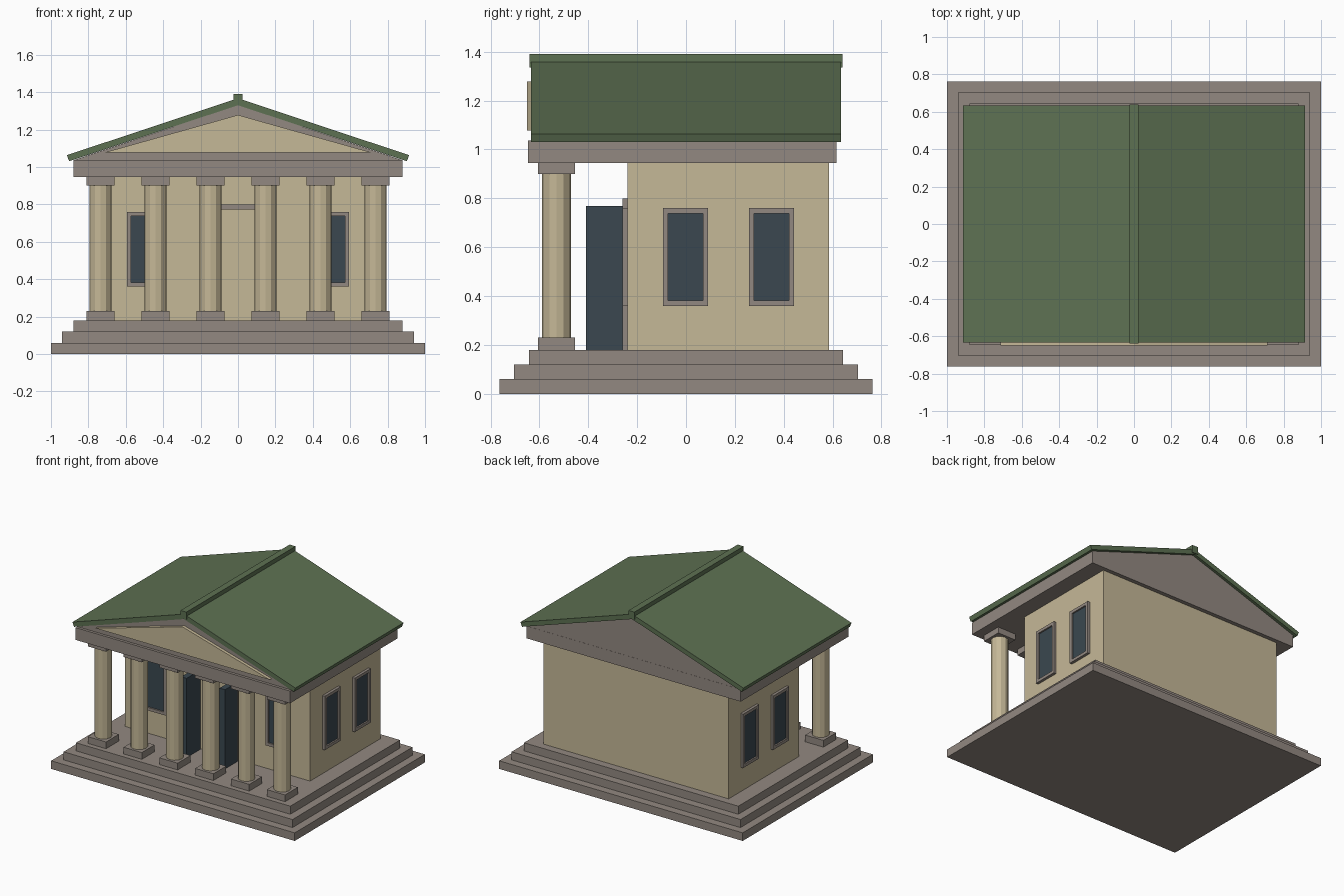
import bpy, math

if "Cube" in bpy.data.objects:
    bpy.data.objects.remove(bpy.data.objects["Cube"])


def material(name, rgb):
    m = bpy.data.materials.new(name)
    m.diffuse_color = (*rgb, 1)
    m.use_nodes = True
    m.node_tree.nodes["Principled BSDF"].inputs["Base Color"].default_value = m.diffuse_color
    return m


SAND = material("sandstone", (0.56, 0.48, 0.31))
GREY = material("grey_stone", (0.29, 0.25, 0.22))
GREEN = material("green_roof", (0.11, 0.165, 0.085))
DARK = material("dark_panel", (0.043, 0.064, 0.08))


def mesh(name, verts, faces, mat):
    me = bpy.data.meshes.new(name)
    me.from_pydata(verts, [], faces)
    me.materials.append(mat)
    ob = bpy.data.objects.new(name, me)
    bpy.context.collection.objects.link(ob)
    return ob


def prism(name, profile, y0, y1, mat):
    """Extrude a counter-clockwise (x, z) profile from y0 to y1."""
    n = len(profile)
    verts = [(x, y, z) for y in (y0, y1) for x, z in profile]
    faces = [tuple(range(n)), tuple(range(2 * n - 1, n - 1, -1))]
    faces += [(i, i + n, (i + 1) % n + n, (i + 1) % n) for i in range(n)]
    return mesh(name, verts, faces, mat)


def box(name, x, y, z, mat):
    x0, x1 = sorted(x)
    return prism(name, [(x0, z[0]), (x1, z[0]), (x1, z[1]), (x0, z[1])],
                 min(y), max(y), mat)


def window(name, wall, centre, side):
    """side 0 = front wall, otherwise -1 / 1 for the left / right wall."""
    half, z0, z1, t = 0.093, 0.36, 0.76, 0.022
    a, b = centre - half, centre + half

    def plate(part, u, z, depth, mat):
        if side == 0:
            box(name + part, u, (wall - depth, wall), z, mat)
        else:
            box(name + part, (wall, wall + side * depth), u, z, mat)
    plate("_glass", (a + t, b - t), (z0 + t, z1 - t), 0.009, DARK)
    plate("_sill", (a, b), (z0, z0 + t), 0.02, GREY)
    plate("_head", (a, b), (z1 - t, z1), 0.02, GREY)
    plate("_jamb_a", (a, a + t), (z0 + t, z1 - t), 0.02, GREY)
    plate("_jamb_b", (b - t, b), (z0 + t, z1 - t), 0.02, GREY)


# Stepped platform
for i in range(3):
    d = 0.06 * i
    box(f"step_{i + 1}", (-1 + d, 1 - d), (-0.763 + d, 0.763 - d), (d, d + 0.06), GREY)

# Main hall and the beam block above it
box("hall", (-0.76, 0.76), (-0.24, 0.585), (0.18, 0.945), SAND)
box("entablature", (-0.88, 0.88), (-0.647, 0.615), (0.945, 1.036), GREY)

# Gable and the raised pediment panel
prism("gable", [(-0.88, 1.036), (0.88, 1.036), (0, 1.331)], -0.627, 0.614, GREY)
prism("pediment_panel", [(-0.715, 1.077), (0.715, 1.077), (0, 1.278)], -0.65, -0.62, SAND)

# Roof slabs and ridge
for s, side in ((-1, "left"), (1, "right")):
    slab = [(0, 1.33), (s * 0.903, 1.031), (s * 0.915, 1.063), (0, 1.367)]
    prism(f"roof_{side}", slab if s > 0 else slab[::-1], -0.634, 0.634, GREEN)
box("roof_ridge", (-0.024, 0.024), (-0.64, 0.64), (1.335, 1.39), GREEN)

# Portico columns
for i in range(6):
    x, y = -0.735 + 0.294 * i, -0.53
    for part, z in (("base", (0.18, 0.23)), ("capital", (0.9, 0.945))):
        box(f"column_{part}_{i + 1}", (x - 0.075, x + 0.075), (y - 0.075, y + 0.075), z, GREY)
    bpy.ops.mesh.primitive_cylinder_add(vertices=12, radius=0.059, depth=0.67,
                                        location=(x, y, 0.565))
    ob = bpy.context.object
    ob.name = f"column_shaft_{i + 1}"
    ob.data.materials.append(SAND)

# Doorway frame with two leaves standing open
box("door_lintel", (-0.2, 0.2), (-0.26, -0.24), (0.772, 0.8), GREY)
for s, side in ((-1, "left"), (1, "right")):
    box(f"door_jamb_{side}", (s * 0.172, s * 0.2), (-0.26, -0.24), (0.18, 0.772), GREY)
    box(f"door_leaf_{side}", (s * 0.135, s * 0.18), (-0.41, -0.245), (0.18, 0.768), DARK)

# Windows on the front and both side walls
for s, side in ((-1, "left"), (1, "right")):
    window(f"front_window_{side}", -0.24, s * 0.5, 0)
    for k, y in enumerate((-0.002, 0.35)):
        window(f"{side}_window_{k + 1}", s * 0.76, y, s)
